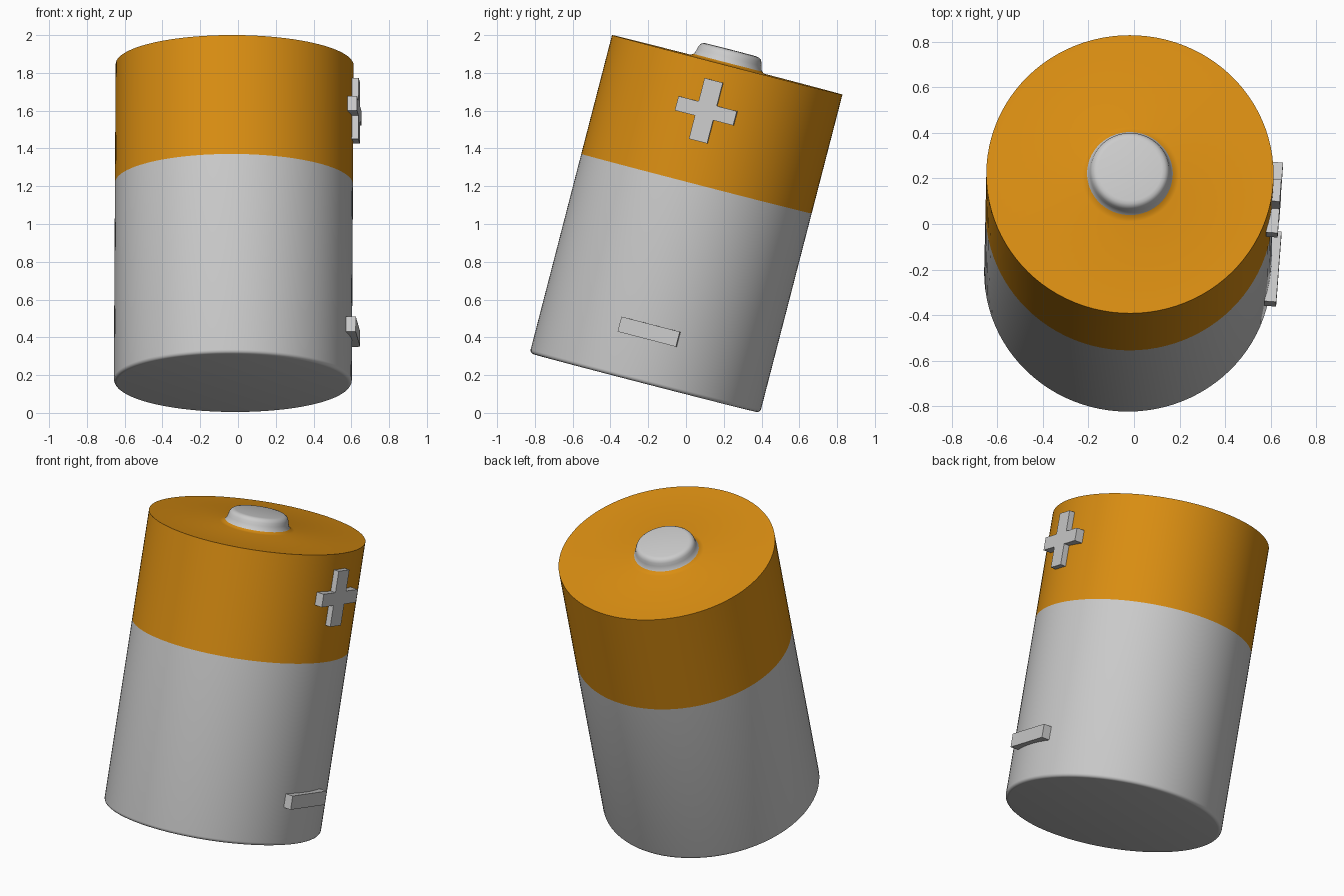
import bpy, bmesh, math
from mathutils import Matrix, Vector

if "Cube" in bpy.data.objects:
    bpy.data.objects.remove(bpy.data.objects["Cube"])

R, L, SPLIT = 0.63, 1.74, 1.09      # radius, length, colour boundary
TILT = math.radians(14.5)           # lean towards +y
# Whole battery is tilted back with a very slight sideways lean
PLACE = (Matrix.Translation((-0.0275, -0.2175, 0.158))
         @ Matrix.Rotation(math.radians(0.33), 4, 'Y')
         @ Matrix.Rotation(-TILT, 4, 'X'))

orange = bpy.data.materials.new("orange")
orange.diffuse_color = (0.70, 0.27, 0.006, 1)
orange.use_nodes = True
orange.node_tree.nodes["Principled BSDF"].inputs["Base Color"].default_value = orange.diffuse_color


def finish(name, bm, mat=None, smooth=True):
    bmesh.ops.recalc_face_normals(bm, faces=bm.faces)
    mesh = bpy.data.meshes.new(name)
    bm.to_mesh(mesh)
    bm.free()
    ob = bpy.data.objects.new(name, mesh)
    bpy.context.collection.objects.link(ob)
    ob.matrix_world = PLACE
    if mat:
        mesh.materials.append(mat)
    if smooth:
        bpy.ops.object.select_all(action='DESELECT')
        ob.select_set(True)
        bpy.context.view_layer.objects.active = ob
        bpy.ops.object.shade_smooth_by_angle(angle=math.radians(40))
    return ob


def lathe(name, profile, mat=None, steps=96):
    bm = bmesh.new()
    vs = [bm.verts.new((r, 0, z)) for r, z in profile]
    es = [bm.edges.new(p) for p in zip(vs, vs[1:])]
    bmesh.ops.spin(bm, geom=vs + es, cent=(0, 0, 0), axis=(0, 0, 1),
                   angle=math.tau, steps=steps)
    bmesh.ops.remove_doubles(bm, verts=bm.verts, dist=1e-5)
    return finish(name, bm, mat)


def symbol(name, outline, z):
    # Flat outline extruded outwards, set on the side of the casing
    bm = bmesh.new()
    face = bm.faces.new([bm.verts.new((0.612, y, h + z)) for y, h in outline])
    ext = bmesh.ops.extrude_face_region(bm, geom=[face])
    moved = [v for v in ext["geom"] if isinstance(v, bmesh.types.BMVert)]
    bmesh.ops.translate(bm, verts=moved, vec=Vector((0.051, 0, 0)))
    bm.transform(Matrix.Rotation(math.radians(-4.3), 4, 'Z'))
    return finish(name, bm, smooth=False)


# Grey lower casing with a slightly rounded bottom edge
b = 0.02
corner = [(R - b + b * math.sin(a), b - b * math.cos(a))
          for a in (math.radians(22.5 * i) for i in range(5))]
lathe("lower_casing", [(0, 0)] + corner + [(R, SPLIT)])

# Orange upper casing, with a small fillet up to the terminal
lathe("upper_casing", [(R, SPLIT), (R, L), (0.215, L), (0.2, L + 0.004),
                       (0.188, L + 0.012)], orange)

# Positive terminal
lathe("terminal", [(0.193, L + 0.006), (0.183, L + 0.018), (0.176, L + 0.04),
                   (0.172, L + 0.058), (0.165, L + 0.071),
                   (0.154, L + 0.079), (0.14, L + 0.082), (0, L + 0.082)])

# Raised plus and minus marks
w, h, a, c = 0.05, 0.039, 0.16, 0.166   # half widths and half lengths
symbol("plus_mark", [(w, h), (w, c), (-w, c), (-w, h), (-a, h), (-a, -h),
                     (-w, -h), (-w, -c), (w, -c), (w, -h), (a, -h), (a, h)],
       1.48)
symbol("minus_mark", [(a, 0.041), (-a, 0.041), (-a, -0.041), (a, -0.041)], 0.272)
